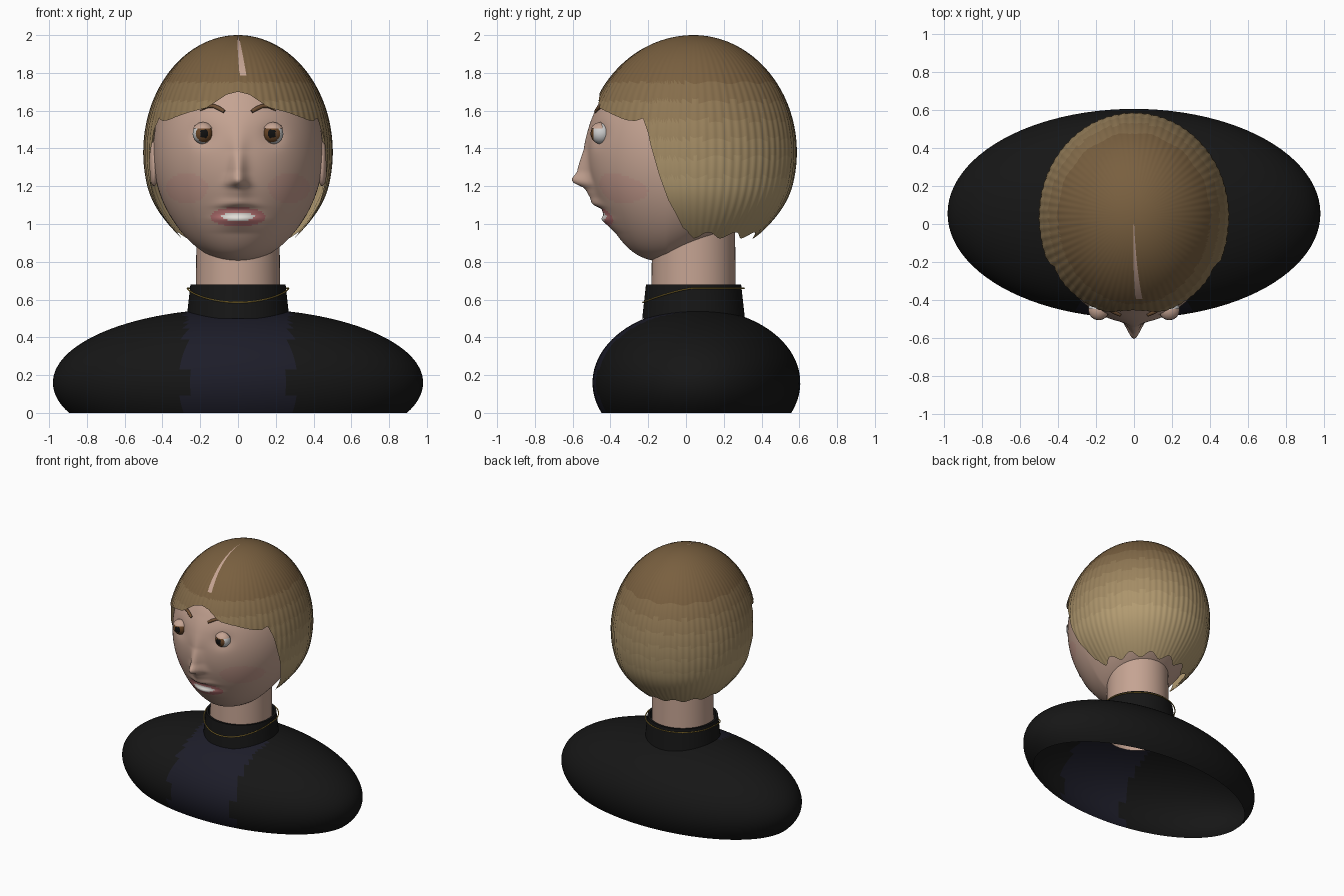
import bpy, bmesh
from math import sin, cos, pi, sqrt, exp, acos, radians, degrees
from mathutils import Vector

if "Cube" in bpy.data.objects:
    bpy.data.objects.remove(bpy.data.objects["Cube"])


def mat(name, *rgb):
    m = bpy.data.materials.new(name)
    m.diffuse_color = (*rgb, 1)
    m.use_nodes = True
    m.node_tree.nodes["Principled BSDF"].inputs["Base Color"].default_value = m.diffuse_color
    return m


skin = mat("skin", .56, .37, .29)
blush = mat("blush", .56, .33, .27)
lip = mat("lip", .55, .2, .2)
tooth = mat("tooth", .75, .72, .68)
white = mat("eye_white", .75, .75, .75)
brown = mat("iris_brown", .14, .06, .02)
black = mat("pupil_black", .005, .005, .005)
brow_mat = mat("brow_brown", .16, .08, .035)
cloth = mat("black_cloth", .008, .008, .008)
panel = mat("dark_panel", .012, .012, .022)
gold = mat("gold", .5, .33, .06)
hair_mats = [mat("hair_%d" % i, .19 + .045 * i, .115 + .037 * i, .05 + .02 * i) for i in range(7)]


def lerp(table, v):
    """Piecewise linear lookup in rows sorted by their first value."""
    if v <= table[0][0]:
        return table[0][1:]
    for p, q in zip(table, table[1:]):
        if v <= q[0]:
            t = (v - p[0]) / (q[0] - p[0])
            return tuple(a + (b - a) * t for a, b in zip(p[1:], q[1:]))
    return table[-1][1:]


def surface(name, fn, nu, nv, mats, pick=None, closed=True, angle=40):
    """Grid surface: fn(u, v) with u around and v along, both 0..1."""
    bm = bmesh.new()
    cols = nu if closed else nu + 1
    rows = [[bm.verts.new(fn(i / nu, j / nv)) for i in range(cols)] for j in range(nv + 1)]
    for a, b in zip(rows, rows[1:]):
        for i in range(nu):
            k = (i + 1) % cols
            f = bm.faces.new((a[i], b[i], b[k], a[k]))
            if pick:
                f.material_index = pick(f.calc_center_median())
    bmesh.ops.remove_doubles(bm, verts=bm.verts, dist=1e-5)
    bmesh.ops.recalc_face_normals(bm, faces=bm.faces)
    me = bpy.data.meshes.new(name)
    bm.to_mesh(me)
    bm.free()
    for m in mats:
        me.materials.append(m)
    me.shade_smooth()
    me.set_sharp_from_angle(angle=radians(angle))
    ob = bpy.data.objects.new(name, me)
    bpy.context.collection.objects.link(ob)
    return ob


def lathe(name, profile, m, cy=.04, n=64):
    k = len(profile) - 1
    def fn(u, v):
        r, z = profile[round(v * k)]
        return (r * sin(2 * pi * u), cy - r * cos(2 * pi * u), z)
    return surface(name, fn, n, k, [m])


def tube(name, pts, radii, m, cyclic=False):
    cu = bpy.data.curves.new(name, 'CURVE')
    cu.dimensions = '3D'
    cu.bevel_depth = 1
    cu.bevel_resolution = 2
    cu.use_fill_caps = True
    s = cu.splines.new('POLY')
    s.points.add(len(pts) - 1)
    for p, co, r in zip(s.points, pts, radii):
        p.co = (*co, 1)
        p.radius = r
    s.use_cyclic_u = cyclic
    cu.materials.append(m)
    ob = bpy.data.objects.new(name, cu)
    bpy.context.collection.objects.link(ob)


# Torso: hollow ellipsoid, open at the bottom
low = acos(-.16 / .392)
def torso(u, v):
    t, a = v * low, 2 * pi * u
    return (.98 * sin(t) * sin(a), .055 - .55 * sin(t) * cos(a), .16 + .392 * cos(t))
surface("torso", torso, 96, 40, [cloth, panel], lambda c: int(abs(c.x) < .28 and c.y < 0))

# Neck and turtleneck collar
lathe("neck", [(.225, .46), (.222, .7), (.22, .98)], skin)
lathe("collar", [(.272, .5), (.252, .68), (.236, .68), (.24, .5)], cloth)

# Necklace hanging lower at the front
ring = [2 * pi * i / 72 for i in range(72)]
tube("necklace", [(.268 * sin(a), .04 - .268 * cos(a), .66 - .075 * max(0, cos(a)) ** 1.4)
                  for a in ring], [.004] * 72, gold, True)

# Head: egg with nose, lips and chin pushed out; rows are z, push, width
FACE = [(.95, 0, .12), (1.0, .02, .1), (1.025, .032, .1), (1.05, .005, .1), (1.08, 0, .1),
        (1.105, .04, .08), (1.14, .035, .06), (1.19, .045, .055), (1.215, .095, .05),
        (1.235, .105, .045), (1.275, .066, .04), (1.39, .022, .04), (1.5, .01, .06), (1.62, 0, .1)]
def head(u, v):
    a, t = 2 * pi * u, pi * v
    x, y, z = .45 * sin(t) * sin(a), -cos(a) * sin(t), 1.38 + .58 * cos(t)
    y = .02 + y * (.54 if y < 0 else .5)
    if y < 0:
        push, w = lerp(FACE, z)
        y -= push * exp(-(x / w) ** 2)
        # shallow eye sockets
        y += .018 * exp(-((abs(x) - .185) / .06) ** 2 - ((z - 1.47) / .055) ** 2)
    k = min(1, max(0, (1.3 - z) / .5))
    y -= .12 * k ** 4
    z += .25 * max(0, y + .1) * k
    return (x, y, z)
def face_mat(c):
    if c.y > -.2:
        return 0
    if (c.x / .09) ** 2 + ((c.z - 1.04) / .022) ** 2 < 1:
        return 3
    if (c.x / .145) ** 2 + ((c.z - 1.037) / .052) ** 2 < 1:
        return 2
    return int(((abs(c.x) - .27) / .11) ** 2 + ((c.z - 1.19) / .08) ** 2 < 1)
surface("head", head, 200, 144, [skin, blush, lip, tooth], face_mat, angle=180)


def ball(name, c, r, mats, pick=None, vmax=1):
    """Ellipsoid whose pole faces -y (eyes) so rings can be coloured."""
    def fn(u, v):
        t, a = pi * v * vmax, 2 * pi * u
        return (c[0] + r[0] * sin(t) * cos(a), c[1] - r[1] * cos(t), c[2] + r[2] * sin(t) * sin(a))
    surface(name, fn, 32, 24, mats, pick)


# Eyes, upper lids, brows and ears on both sides
def face_y(x, z):
    return .02 - .54 * sqrt(1 - (x / .45) ** 2 - ((z - 1.38) / .58) ** 2)
for side, s in (("left", 1), ("right", -1)):
    ex, ey, ez = .185 * s, -.45, 1.478
    def ring_mat(c):
        d = sqrt((c.x - ex + .006 * s) ** 2 + (c.z - ez) ** 2)
        return 0 if c.y > ey or d > .045 else 1 if d > .023 else 2
    ball(side + "_eye", (ex, ey, ez), (.055,) * 3, [white, brown, black], ring_mat)
    def lid(u, v):
        a, e = pi * (u - .5) * 1.1, radians(28 + 62 * v)
        return (ex + .061 * cos(e) * sin(a), ey - .061 * cos(e) * cos(a), ez + .061 * sin(e))
    surface(side + "_upper_lid", lid, 24, 10, [skin], closed=False)
    pts = [(.072, 1.595), (.1, 1.612), (.13, 1.625), (.16, 1.622), (.2, 1.6)]
    tube(side + "_brow", [(s * x, face_y(x, z) - .004, z) for x, z in pts],
         [.009, .012, .011, .008, .002], brow_mat)
    ball(side + "_ear", (.445 * s, -.01, 1.32), (.027, .065, .12), [skin])

# Hair: bob shell whose lower edge follows the fringe; rows are angle from front, z
EDGE = [(0, 1.70), (8, 1.685), (21, 1.615), (34, 1.59), (50, 1.55), (56, 1.545), (61, 1.56),
        (65, 1.48), (69, 1.34), (75, 1.13), (82, .98), (90, .94), (180, .94)]
def hair_point(a, t, lift=1):
    z = cos(t)
    zz = 1.38 + .62 * z
    r = sin(t) * lift * (1 - .12 * max(0, (1.2 - zz) / .27) ** 2)
    r *= 1 + .004 * sin(72 * a) * sin(t)
    c = cos(a)
    return (.5 * r * sin(a), .04 - (.575 if c > 0 else .545) * r * c, 1.38 + .62 * z * lift)
def hair(u, v):
    a = 2 * pi * u
    d = degrees(min(a, 2 * pi - a))
    edge = lerp(EDGE, d)[0]
    if d > 85:
        edge += .016 * cos(radians(d) * 14)
    return hair_point(a, v * acos((edge - 1.38) / .62))
surface("hair", hair, 360, 48, hair_mats,
        lambda c: int(min(6, max(0, (1.85 - c.z) / .1))), angle=60)

# Parting: thin tapered strip over the crown
def parting(u, v):
    x, y, z = hair_point(radians(-0.5 + 4.5 * v), .02 + v * radians(48), 1.004)
    return (x + (u - .5) * .036 * v, y, z)
surface("parting", parting, 2, 24, [skin], closed=False)
